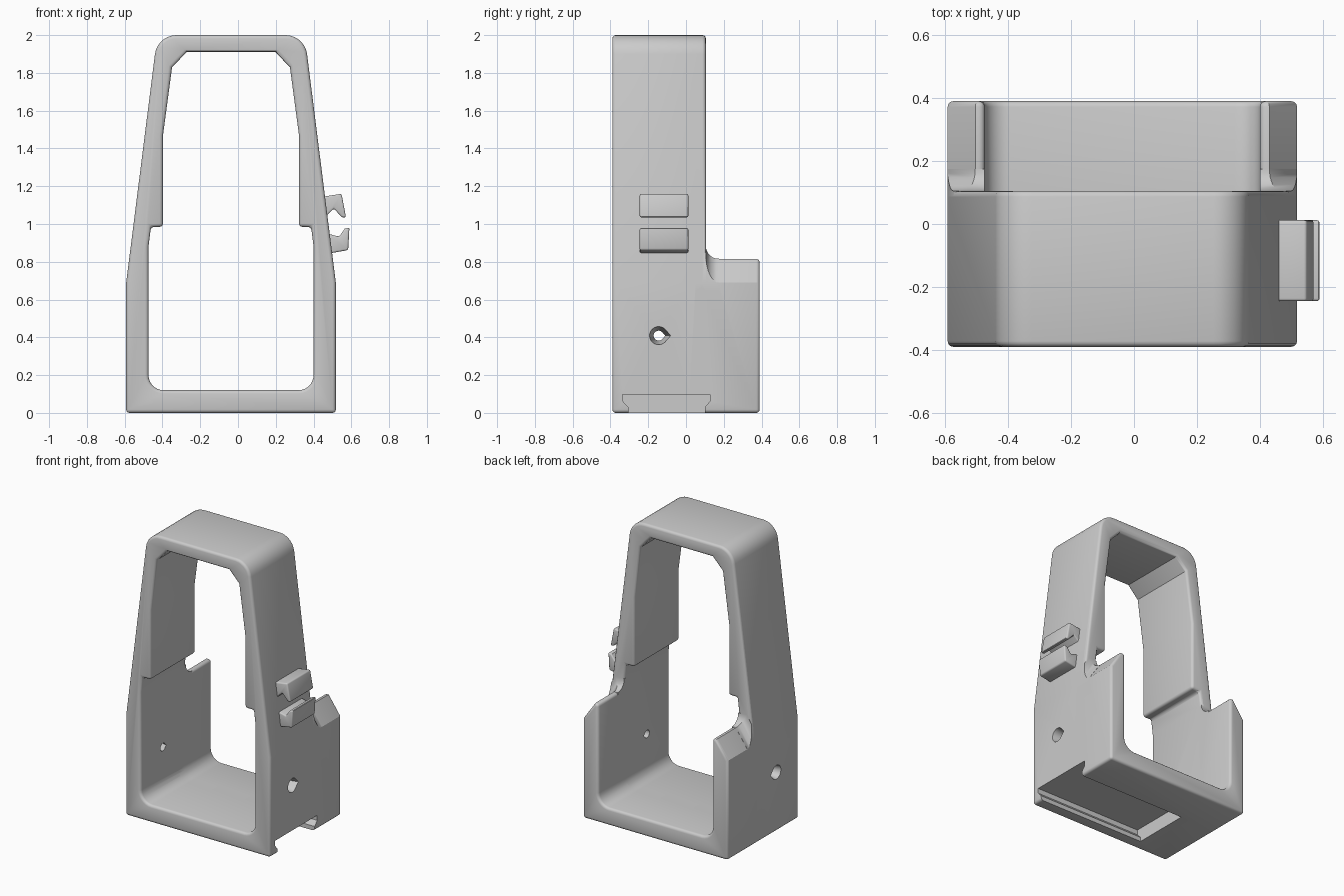
import bpy, bmesh, math
from mathutils import Vector

if "Cube" in bpy.data.objects:
    bpy.data.objects.remove(bpy.data.objects["Cube"])

CX = -0.037                      # mirror plane of the frame
FRONT, BACK, MID = -0.39, 0.39, 0.105

grey = bpy.data.materials.new("plain_grey")
grey.use_nodes = True
grey.diffuse_color = (0.6, 0.6, 0.6, 1)
grey.node_tree.nodes["Principled BSDF"].inputs["Base Color"].default_value = (0.6, 0.6, 0.6, 1)


def loft(name, sections):
    """Closed solid through matching loops of 3D points."""
    bm = bmesh.new()
    loops = [[bm.verts.new(p) for p in s] for s in sections]
    n = len(loops[0])
    for a, b in zip(loops, loops[1:]):
        for i in range(n):
            j = (i + 1) % n
            bm.faces.new((a[i], a[j], b[j], b[i]))
    bm.faces.new(loops[0])
    bm.faces.new(loops[-1])
    bmesh.ops.recalc_face_normals(bm, faces=bm.faces)
    mesh = bpy.data.meshes.new(name)
    bm.to_mesh(mesh)
    bm.free()
    mesh.materials.append(grey)
    ob = bpy.data.objects.new(name, mesh)
    bpy.context.collection.objects.link(ob)
    return ob


def prism_y(name, pts, y0, y1):
    return loft(name, [[(x, y, z) for x, z in pts] for y in (y0, y1)])


def rounded(pts, steps=7):
    """Replace corners given as (x, z, radius) by arcs."""
    out = []
    for i, p in enumerate(pts):
        c = Vector(p[:2])
        if len(p) == 2:
            out.append(tuple(c))
            continue
        u = (Vector(pts[i - 1][:2]) - c).normalized()
        v = (Vector(pts[(i + 1) % len(pts)][:2]) - c).normalized()
        half = u.angle(v) / 2
        centre = c + (u + v).normalized() * p[2] / math.sin(half)
        t = p[2] / math.tan(half)
        a, b = c + u * t - centre, c + v * t - centre
        for k in range(steps + 1):
            d = a.slerp(b, k / steps) if hasattr(a, "slerp") else a.lerp(b, k / steps)
            out.append(tuple(centre + d.normalized() * p[2]))
    return out


def mirrored(half):
    """Right half profile to a whole symmetric profile."""
    right = [(CX + p[0], *p[1:]) for p in half]
    left = [(CX - p[0], *p[1:]) for p in reversed(half)]
    return rounded(right + left)


def activate(ob):
    bpy.ops.object.select_all(action="DESELECT")
    bpy.context.view_layer.objects.active = ob
    ob.select_set(True)


def combine(ob, other, operation):
    m = ob.modifiers.new("combine", "BOOLEAN")
    m.operation, m.object, m.solver = operation, other, "EXACT"
    activate(ob)
    bpy.ops.object.modifier_apply(modifier=m.name)
    bpy.data.objects.remove(other)


def soften(ob, width, angle=60):
    m = ob.modifiers.new("soften", "BEVEL")
    m.width, m.segments = width, 3
    m.limit_method, m.angle_limit = "ANGLE", math.radians(angle)
    m.use_clamp_overlap = False
    activate(ob)
    bpy.ops.object.modifier_apply(modifier=m.name)


# Tall tapered frame with its stepped opening
frame = prism_y("frame", mirrored([(0.555, 0), (0.555, 0.69), (0.39, 2.0, 0.115)]), FRONT, MID)
opening = prism_y("opening_cutter", mirrored([
    (0.437, 0.12, 0.08), (0.437, 0.88), (0.424, 0.985), (0.36, 0.985),
    (0.36, 1.47), (0.312, 1.83), (0.235, 1.91)]), -1, 1)
combine(frame, opening, "DIFFERENCE")
soften(frame, 0.018)

# Low rear cradle with chamfered side walls
cradle = prism_y("rear_cradle", mirrored([
    (0.555, 0), (0.555, 0.69), (0.467, 0.815), (0.437, 0.815), (0.437, 0.12, 0.08)]), 0, BACK)
soften(cradle, 0.018)
combine(frame, cradle, "UNION")

# Hollow fillets where the cradle walls run into the frame
R = 0.07
for side in (1, -1):
    sections = []
    for k in range(-1, 9):
        a = max(k, 0) / 8 * math.pi / 2
        y = MID + R * (1 - math.cos(a)) if k >= 0 else 0.05
        h = max(R * (1 - math.sin(a)), 0.001)
        outline = [(0.437, 0.65), (0.437, 0.815 + h), (0.467 + 0.512 * h, 0.815 + h),
                   (0.555 - 0.267 * h, 0.69 + 2.08 * h), (0.555, 0.69), (0.555, 0.65)]
        sections.append([(CX + side * x, y, z) for x, z in outline])
    combine(frame, loft("fillet", sections), "UNION")

# Undercut mounting slot in the base, open on one side
slot = [(-0.305, -0.05), (-0.305, 0.03), (-0.335, 0.062), (-0.335, 0.097),
        (0.127, 0.097), (0.127, 0.062), (0.1, 0.03), (0.1, -0.05)]
combine(frame, loft("slot_cutter", [[(x, y, z) for y, z in slot] for x in (-0.31, 0.7)]), "DIFFERENCE")

# Tapered teardrop holes through both side walls
drop = [(0.048 * math.cos(t), 0.048 * math.sin(t))
        for t in (math.radians(45 + 270 * k / 18) for k in range(19))] + [(0.064, 0)]
for side in (1, -1):
    sections = [[(CX + side * x, -0.145 + s * y, 0.409 + s * z) for y, z in drop]
                for x, s in ((0.4, 0.55), (0.437, 0.55), (0.555, 1), (0.6, 1))]
    combine(frame, loft("hole_cutter", sections), "DIFFERENCE")

# Pair of hooked cable clips on the side
upper = prism_y("upper_clip", [(0.44, 1.143), (0.548, 1.16), (0.572, 1.035),
                               (0.55, 1.035), (0.508, 1.082), (0.46, 1.035)], -0.245, 0.012)
lower = prism_y("lower_clip", [(0.47, 0.842), (0.583, 0.862), (0.59, 0.982),
                               (0.565, 0.975), (0.535, 0.933), (0.47, 0.95)], -0.245, 0.012)
for clip in (upper, lower):
    soften(clip, 0.009, 40)

for ob in (frame, upper, lower):
    activate(ob)
    bpy.ops.object.shade_smooth_by_angle(angle=math.radians(32))
